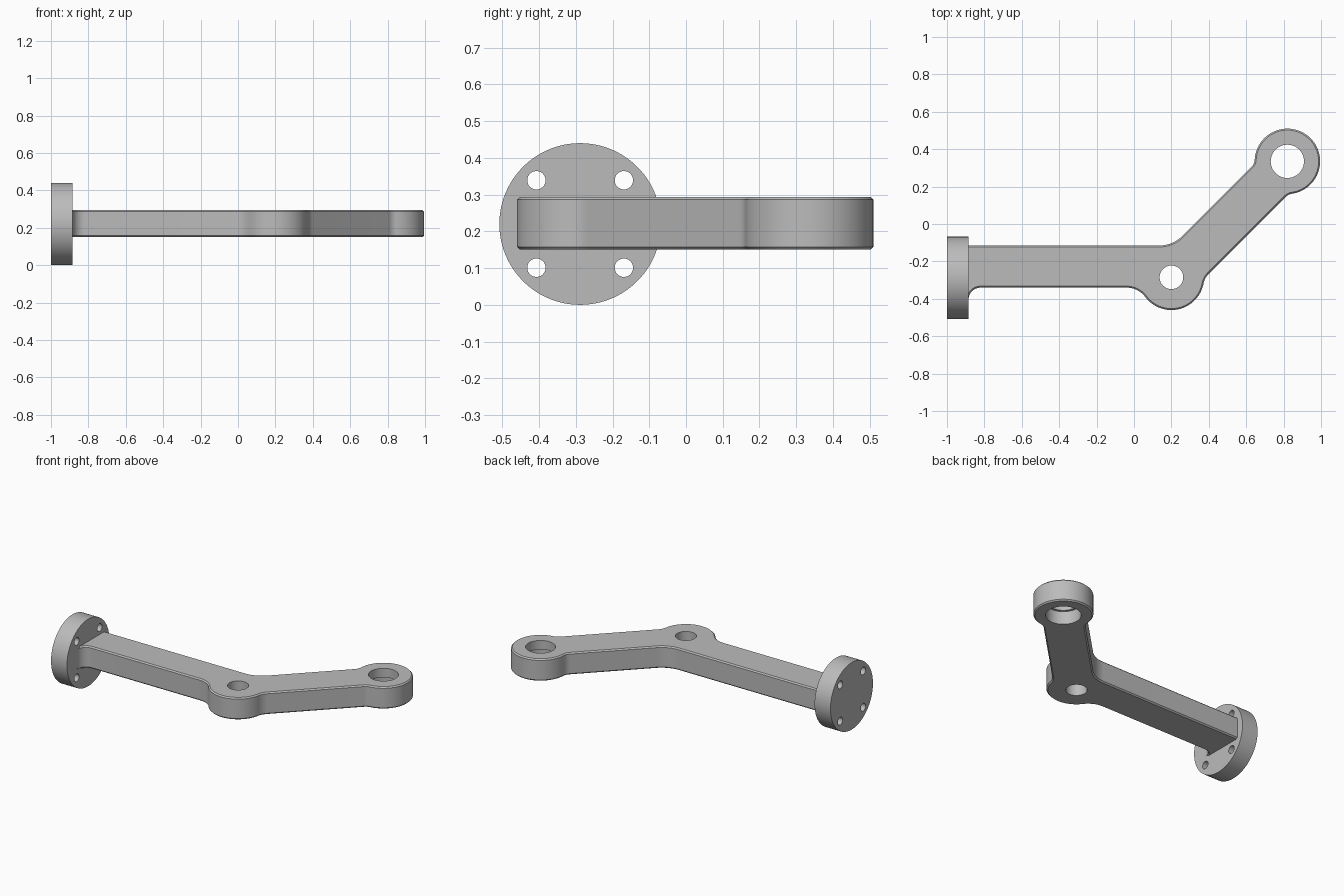
import bpy, bmesh
from math import atan2, cos, sin, pi, radians, sqrt, tan
from mathutils import Vector, Matrix

if "Cube" in bpy.data.objects:
    bpy.data.objects.remove(bpy.data.objects["Cube"])

grey = bpy.data.materials.new("machined_grey")
grey.use_nodes = True
grey.diffuse_color = (0.5, 0.5, 0.5, 1)
grey.node_tree.nodes["Principled BSDF"].inputs["Base Color"].default_value = (0.5, 0.5, 0.5, 1)

Z_LOW, Z_TOP = 0.15, 0.294
FLANGE_FACE = -0.885
ELBOW, TIP, BOSS_R = Vector((0.2, -0.285)), Vector((0.82, 0.335)), 0.175
ALONG = Vector((1, 1)).normalized()       # direction of the angled arm
RIGHT = Vector((1, -1)).normalized()      # its outer side


def make_object(name, bm):
    bmesh.ops.recalc_face_normals(bm, faces=bm.faces)
    mesh = bpy.data.meshes.new(name)
    bm.to_mesh(mesh)
    bm.free()
    mesh.materials.append(grey)
    obj = bpy.data.objects.new(name, mesh)
    bpy.context.collection.objects.link(obj)
    return obj


def cylinder(name, radius, depth, centre, axis="Z", segments=64):
    bm = bmesh.new()
    turn = Matrix.Rotation(pi / 2, 4, "Y") if axis == "X" else Matrix()
    bmesh.ops.create_cone(bm, cap_ends=True, segments=segments, radius1=radius,
                          radius2=radius, depth=depth,
                          matrix=Matrix.Translation(centre) @ turn)
    return make_object(name, bm)


def cut(obj, cutter):
    cutter.hide_render = True
    mod = obj.modifiers.new("hole", "BOOLEAN")
    mod.operation, mod.solver, mod.object = "DIFFERENCE", "EXACT", cutter
    bpy.context.view_layer.objects.active = obj
    bpy.ops.object.modifier_apply(modifier=mod.name)
    bpy.data.objects.remove(cutter)


def arc(centre, start, end, turn, steps=12):
    """Points on an arc; turn is 1 for anticlockwise, -1 for clockwise."""
    a, b = start - centre, end - centre
    first = atan2(a.y, a.x)
    sweep = turn * ((turn * (atan2(b.y, b.x) - first)) % (2 * pi))
    return [centre + a.length * Vector((cos(first + sweep * i / steps),
                                        sin(first + sweep * i / steps)))
            for i in range(steps + 1)]


def blend(centre, along, outward, offset, radius):
    """Fillet between a boss and a straight side: its centre, and both tangent points."""
    reach = sqrt((BOSS_R + radius) ** 2 - (offset + radius) ** 2)
    mid = centre + along * reach + outward * (offset + radius)
    return mid, mid - outward * radius, centre + (mid - centre).normalized() * BOSS_R


# Arm outline, anticlockwise from the flange
FRONT, BACK, ROOT = -0.34, -0.115, 0.065
mid_a, line_a, boss_a = blend(ELBOW, Vector((-1, 0)), Vector((0, -1)), ELBOW.y - FRONT, 0.125)
mid_b, line_b, boss_b = blend(ELBOW, ALONG, RIGHT, 0.128, 0.1)
mid_c, line_c, boss_c = blend(TIP, -ALONG, RIGHT, 0.128, 0.06)
mid_d, line_d, boss_d = blend(TIP, -ALONG, -RIGHT, 0.115, 0.06)

corner_y = BACK
corner_x = TIP.x - TIP.y - 0.115 * sqrt(2) + corner_y
corner = Vector((corner_x, corner_y))
inner_r = 0.176
reach = inner_r * tan(radians(22.5))
inner_mid = corner + Vector((-reach, inner_r))

outline = [Vector((FLANGE_FACE - 0.02, BACK)), Vector((FLANGE_FACE - 0.02, FRONT - ROOT))]
outline += arc(Vector((FLANGE_FACE + ROOT, FRONT - ROOT)), Vector((FLANGE_FACE, FRONT - ROOT)),
               Vector((FLANGE_FACE + ROOT, FRONT)), -1)
outline += arc(mid_a, line_a, boss_a, -1)
outline += arc(ELBOW, boss_a, boss_b, 1, 40)[1:-1]
outline += arc(mid_b, boss_b, line_b, -1)
outline += arc(mid_c, line_c, boss_c, -1)
outline += arc(TIP, boss_c, boss_d, 1, 56)[1:-1]
outline += arc(mid_d, boss_d, line_d, -1)
outline += arc(inner_mid, corner + ALONG * reach, corner + Vector((-reach, 0)), -1)

# Bent arm with chamfered rims
bm = bmesh.new()
base = bm.faces.new([bm.verts.new((p.x, p.y, Z_LOW)) for p in outline])
raised = bmesh.ops.extrude_face_region(bm, geom=[base], use_keep_orig=True)["geom"]
bmesh.ops.translate(bm, vec=(0, 0, Z_TOP - Z_LOW),
                    verts=[g for g in raised if isinstance(g, bmesh.types.BMVert)])
bmesh.ops.recalc_face_normals(bm, faces=bm.faces)
rims = [e for e in bm.edges if abs(e.verts[0].co.z - e.verts[1].co.z) < 1e-5]
bmesh.ops.bevel(bm, geom=rims, offset=0.008, segments=1, affect="EDGES")
arm = make_object("bent_arm", bm)

# Elbow hole, tip hole and the wider seat under the tip
middle = (Z_LOW + Z_TOP) / 2
cut(arm, cylinder("elbow_cutter", 0.063, 0.5, (*ELBOW, middle)))
cut(arm, cylinder("tip_cutter", 0.089, 0.5, (*TIP, middle)))
cut(arm, cylinder("seat_cutter", 0.104, 0.2, (*TIP, Z_LOW - 0.015)))

# Round mounting flange with four bolt holes
hub = Vector((-0.9425, -0.288, 0.22))
flange = cylinder("mounting_flange", 0.22, 0.115, hub, "X", 96)
for side in (-1, 1):
    for level in (-1, 1):
        spot = hub + Vector((0, side * 0.119, level * 0.119))
        cut(flange, cylinder("bolt_cutter", 0.025, 0.4, spot, "X", 32))

# Smooth shading with sharp edges kept
for obj in (arm, flange):
    bpy.ops.object.select_all(action="DESELECT")
    obj.select_set(True)
    bpy.context.view_layer.objects.active = obj
    bpy.ops.object.shade_smooth_by_angle(angle=radians(30))
